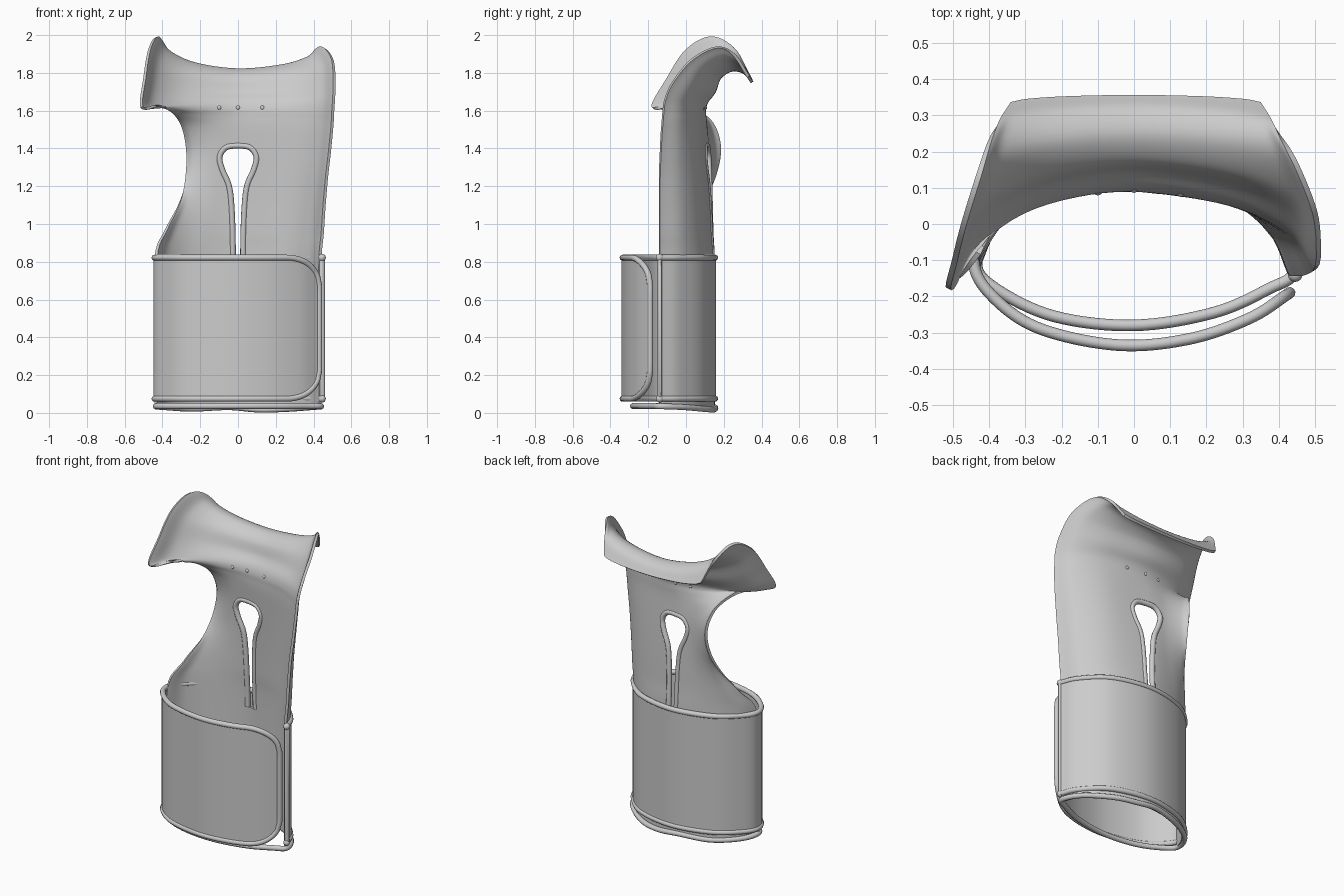
import bpy, bmesh, math
from mathutils import Vector
from mathutils.bvhtree import BVHTree

if "Cube" in bpy.data.objects:
    bpy.data.objects.remove(bpy.data.objects["Cube"])


def spline(pts, n, closed=False):
    """Catmull-Rom through pts, n steps per span."""
    p = [Vector(q) for q in pts]
    if closed:
        p = [p[-1]] + p + [p[0], p[1]]
    else:
        p = [2 * p[0] - p[1]] + p + [2 * p[-1] - p[-2]]
    out = []
    for i in range(1, len(p) - 2):
        a, b, c, d = p[i - 1:i + 3]
        for k in range(n):
            t = k / n
            out.append(0.5 * (2 * b + (c - a) * t + (2 * a - 5 * b + 4 * c - d) * t ** 2
                              + (3 * b - a - 3 * c + d) * t ** 3))
    if not closed:
        out.append(p[-2])
    return out


def finish(ob):
    bpy.ops.object.select_all(action='DESELECT')
    ob.select_set(True)
    bpy.context.view_layer.objects.active = ob
    bpy.ops.object.shade_smooth_by_angle(angle=math.radians(40))


def mesh_object(name, verts, faces):
    me = bpy.data.meshes.new(name)
    me.from_pydata([tuple(v) for v in verts], [], faces)
    ob = bpy.data.objects.new(name, me)
    bpy.context.collection.objects.link(ob)
    return ob


def sheet(name, grid):
    n = len(grid[0])
    verts = [v for r in grid for v in r]
    faces = [(i * n + j, i * n + j + 1, (i + 1) * n + j + 1, (i + 1) * n + j)
             for i in range(len(grid) - 1) for j in range(n - 1)]
    return mesh_object(name, verts, faces), verts, faces


def apply_modifiers(ob):
    dg = bpy.context.evaluated_depsgraph_get()
    me = bpy.data.meshes.new_from_object(ob.evaluated_get(dg))
    ob.modifiers.clear()
    ob.data = me


def solidify(ob, t):
    m = ob.modifiers.new("thickness", 'SOLIDIFY')
    m.thickness, m.offset = t, 0


def tube(name, pts, r, closed=False):
    cu = bpy.data.curves.new(name, 'CURVE')
    cu.dimensions = '3D'
    cu.bevel_depth, cu.bevel_resolution, cu.use_fill_caps = r, 3, True
    sp = cu.splines.new('POLY')
    sp.points.add(len(pts) - 1)
    for q, v in zip(sp.points, pts):
        q.co = (*v, 1)
    sp.use_cyclic_u = closed
    tmp = bpy.data.objects.new(name, cu)
    bpy.context.collection.objects.link(tmp)
    me = bpy.data.meshes.new_from_object(
        tmp.evaluated_get(bpy.context.evaluated_depsgraph_get()))
    bpy.data.objects.remove(tmp)
    ob = bpy.data.objects.new(name, me)
    bpy.context.collection.objects.link(ob)
    finish(ob)


# --- Splint shell: each section is (left edge, centre, right edge)
SECTIONS = [
    ((-.435, -.12, .03), (0, .145, .02), (.435, -.14, .03)),
    ((-.435, -.12, .40), (0, .142, .40), (.435, -.14, .40)),
    ((-.435, -.10, .82), (0, .138, .80), (.435, -.14, .80)),
    ((-.38, -.01, .97), (0, .130, .95), (.447, -.14, .95)),
    ((-.31, .08, 1.11), (0, .125, 1.10), (.457, -.14, 1.10)),
    ((-.275, .15, 1.25), (0, .118, 1.25), (.47, -.14, 1.25)),
    ((-.27, .18, 1.40), (0, .108, 1.40), (.485, -.135, 1.38)),
    ((-.30, .14, 1.53), (0, .100, 1.51), (.495, -.13, 1.48)),
    ((-.36, .04, 1.605), (0, .098, 1.57), (.50, -.125, 1.54)),
    ((-.43, -.08, 1.625), (0, .098, 1.61), (.503, -.12, 1.60)),
    ((-.51, -.18, 1.62), (0, .112, 1.65), (.507, -.11, 1.66)),
    ((-.495, -.10, 1.77), (0, .150, 1.70), (.51, -.07, 1.75)),
    ((-.47, 0, 1.92), (0, .180, 1.775), (.50, .03, 1.87)),
    ((-.43, .13, 1.99), (0, .245, 1.815), (.45, .16, 1.935)),
    ((-.39, .25, 1.93), (0, .31, 1.80), (.40, .25, 1.90)),
    ((-.34, .33, 1.79), (0, .35, 1.75), (.35, .33, 1.78)),
]


def section(l, c, r):
    l, c, r = Vector(l), Vector(c), Vector(r)
    pts = []
    for e, order in ((l, (0, 1, 2)), (r, (2, 1, 0))):
        half = []
        for i in order:
            kx, k = ((1, 1), (.86, .55), (.53, .18))[i]
            q = c.lerp(e, k)
            q.x = e.x * kx
            half.append(q)
        pts += half + ([c] if e is l else [])
    return spline(pts, 8)


rows = [section(*s) for s in SECTIONS]
cols = [spline(c, 6) for c in zip(*rows)]
shell, sv, sf = sheet("splint_shell", cols)
bvh = BVHTree.FromPolygons(sv, sf)
solidify(shell, .016)
apply_modifiers(shell)


def wall_y(x, z):
    hit = bvh.ray_cast(Vector((x, -2, z)), Vector((0, 1, 0)))[0]
    return hit.y if hit else .12


# --- Keyhole slot cut through the back wall, with a rounded trim
half = [(.028, .72), (.028, .9), (.034, 1.08), (.048, 1.2), (.085, 1.29), (.098, 1.355),
        (.065, 1.405)]
key = spline([(x, 0, z) for x, z in half] + [(0, 0, 1.415)]
             + [(-x, 0, z) for x, z in reversed(half)], 6)
n = len(key)
cutter = mesh_object("slot_cutter",
                     [v + Vector((0, y, 0)) for y in (-.1, .4) for v in key],
                     [tuple(range(n)), tuple(range(2 * n - 1, n - 1, -1))]
                     + [(i, i + n, (i + 1) % n + n, (i + 1) % n) for i in range(n)])
bm = bmesh.new()
bm.from_mesh(cutter.data)
bmesh.ops.recalc_face_normals(bm, faces=bm.faces)
bm.to_mesh(cutter.data)
bm.free()
cut = shell.modifiers.new("slot", 'BOOLEAN')
cut.operation, cut.solver, cut.object = 'DIFFERENCE', 'EXACT', cutter
apply_modifiers(shell)
bpy.data.objects.remove(cutter)
finish(shell)
tube("slot_trim", [(v.x, wall_y(v.x, v.z), v.z) for v in key], .016)

# --- Wrap-around cuff: from the right edge round the back and over the front
CUFF = [(.447, -.14), (.395, -.03), (.25, .10), (0, .154), (-.25, .10), (-.395, -.01),
        (-.442, -.10), (-.40, -.19), (-.27, -.285), (-.05, -.334), (.15, -.318),
        (.32, -.26), (.43, -.19)]
path = spline([(x, y, 0) for x, y in CUFF], 10)
left = [0.0]
for a, b in zip(path[::-1], path[-2::-1]):
    left.append(left[-1] + (a - b).length)
left.reverse()
LO, HI, R = .075, .822, .20
grid = []
for p, d in zip(path, left):
    t = max(0, (R - d) / R)
    inset = .15 * (1 - math.sqrt(max(0, 1 - t * t)))
    lo, hi = LO + inset, HI - inset
    grid.append([Vector((p.x, p.y, lo + (hi - lo) * k / 8)) for k in range(9)])
cuff, _, _ = sheet("wrap_cuff", grid)
solidify(cuff, .012)
apply_modifiers(cuff)
finish(cuff)
tube("cuff_trim", [c[0] for c in grid] + grid[-1][1:-1] + [c[-1] for c in grid[::-1]],
     .016, True)

# --- Bottom trim ring
ring = [(.44, -.13, .035), (.385, -.01, .03), (.24, .105, .02), (.1, .148, .018),
        (-.05, .15, .03), (-.24, .10, .022), (-.385, 0, .03), (-.435, -.11, .035),
        (-.38, -.18, .036), (-.22, -.255, .036), (0, -.28, .036), (.22, -.245, .036),
        (.37, -.18, .036)]
tube("bottom_trim", spline(ring, 8, True), .016, True)


# --- Edge knobs and small rivets
def ball(name, loc, r):
    bpy.ops.mesh.primitive_uv_sphere_add(segments=16, ring_count=10, radius=r, location=loc)
    bpy.context.object.name = name
    finish(bpy.context.object)


for z in (LO, HI):
    ball("edge_knob", (.445, -.14, z), .02)
for x in (-.1, 0, .13):
    ball("rivet", (x, wall_y(x, 1.615), 1.615), .013)
